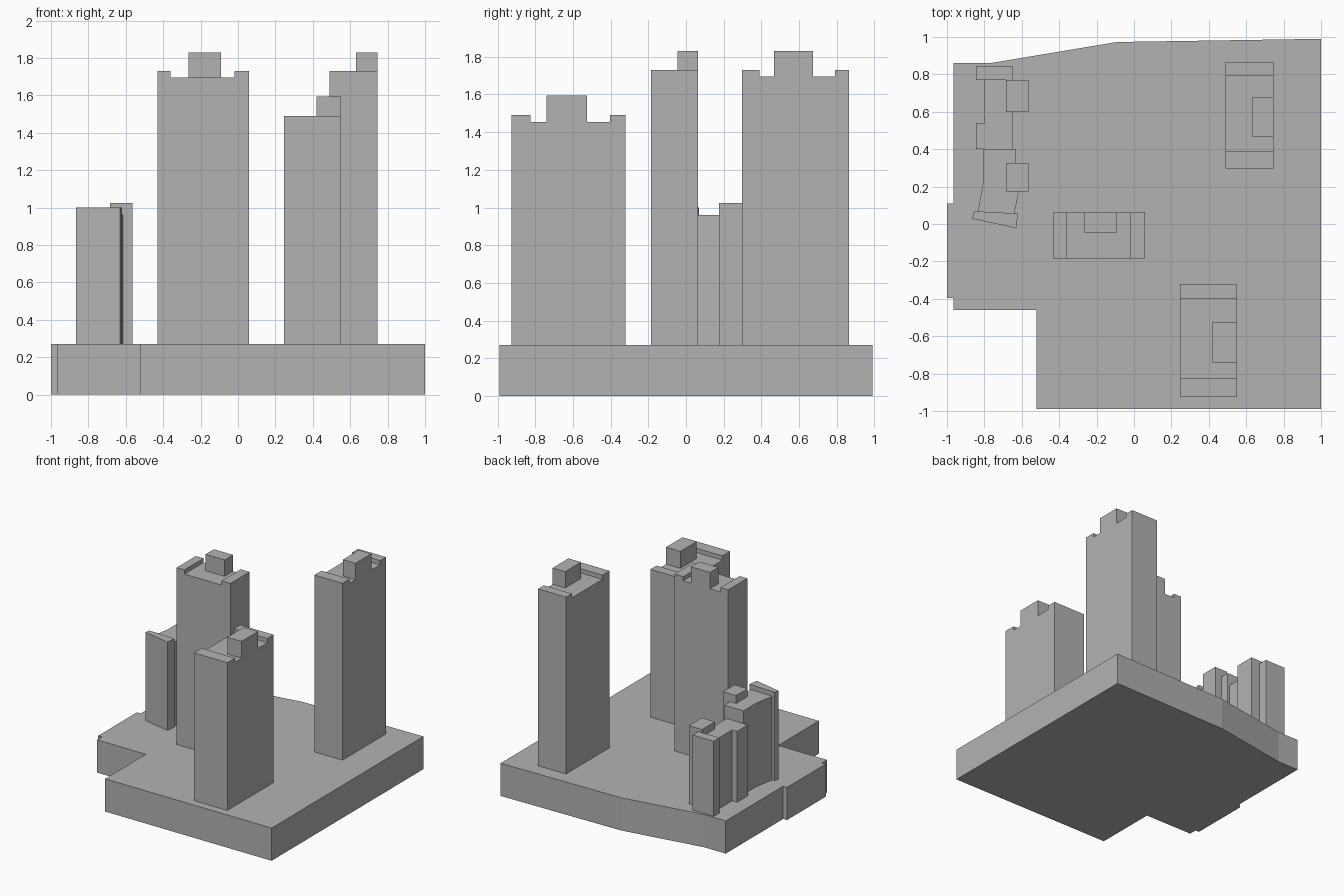
import bpy
import bmesh
from mathutils import Vector

cube = bpy.data.objects.get("Cube")
if cube:
    bpy.data.objects.remove(cube, do_unlink=True)

GREY = (0.45, 0.45, 0.45, 1.0)
concrete = bpy.data.materials.new("concrete_grey")
concrete.use_nodes = True
concrete.diffuse_color = GREY
concrete.node_tree.nodes["Principled BSDF"].inputs["Base Color"].default_value = GREY

GROUND = 0.27


def prism(name, points, start, end, axis="z"):
    """Extrude a flat outline along one axis."""
    place = {
        "x": lambda a, b: Vector((start, a, b)),
        "y": lambda a, b: Vector((a, start, b)),
        "z": lambda a, b: Vector((a, b, start)),
    }[axis]
    offset = Vector([end - start if axis == k else 0 for k in "xyz"])
    bm = bmesh.new()
    face = bm.faces.new([bm.verts.new(place(a, b)) for a, b in points])
    grown = bmesh.ops.extrude_face_region(bm, geom=[face], use_keep_orig=True)
    moved = [v for v in grown["geom"] if isinstance(v, bmesh.types.BMVert)]
    bmesh.ops.translate(bm, verts=moved, vec=offset)
    bmesh.ops.recalc_face_normals(bm, faces=bm.faces)
    mesh = bpy.data.meshes.new(name)
    bm.to_mesh(mesh)
    bm.free()
    mesh.materials.append(concrete)
    obj = bpy.data.objects.new(name, mesh)
    bpy.context.collection.objects.link(obj)
    return obj


def box(name, x0, x1, y0, y1, z0, z1):
    return prism(name, [(x0, y0), (x1, y0), (x1, y1), (x0, y1)], z0, z1)


def tower(name, axis, depth, span, inner, roof, top):
    """Tower whose two end walls rise above the roof."""
    (a, d), (b, c) = span, inner
    outline = [(a, GROUND), (d, GROUND), (d, top), (c, top),
               (c, roof), (b, roof), (b, top), (a, top)]
    prism(name, outline, *depth, axis)


# Ground slab
prism("ground_slab", [
    (-0.965, 0.86), (-0.77, 0.86), (-0.09, 0.973), (1, 0.99), (1, -0.99),
    (-0.52, -0.99), (-0.52, -0.46), (-0.965, -0.46), (-0.965, -0.395),
    (-1, -0.395), (-1, 0.11), (-0.965, 0.11)], 0, GROUND)

# Three tall towers with rooftop plant rooms
tower("centre_tower", "y", (-0.185, 0.065), (-0.43, 0.06), (-0.36, -0.02), 1.695, 1.73)
box("centre_roof_room", -0.265, -0.09, -0.045, 0.065, 1.695, 1.83)
tower("back_tower", "x", (0.49, 0.745), (0.298, 0.865), (0.39, 0.79), 1.695, 1.73)
box("back_roof_room", 0.63, 0.745, 0.468, 0.675, 1.695, 1.83)
tower("front_tower", "x", (0.245, 0.55), (-0.925, -0.322), (-0.825, -0.402), 1.455, 1.49)
box("front_roof_room", 0.42, 0.55, -0.74, -0.525, 1.455, 1.595)

# Low block, lower rear half
prism("low_block_rear", [
    (-0.80, 0.77), (-0.80, 0.54), (-0.845, 0.54), (-0.845, 0.40),
    (-0.65, 0.40), (-0.65, 0.77)], GROUND, 0.855)
box("rear_end_wall", -0.845, -0.65, 0.77, 0.845, GROUND, 0.89)
box("rear_stair_shaft", -0.685, -0.565, 0.60, 0.77, GROUND, 0.915)

# Low block, taller bent front half
prism("low_block_front", [
    (-0.805, 0.40), (-0.805, 0.23), (-0.835, 0.063), (-0.64, 0.055),
    (-0.612, 0.19), (-0.63, 0.25), (-0.63, 0.40)], GROUND, 0.96)
prism("front_end_wall", [
    (-0.855, 0.068), (-0.865, 0.028), (-0.63, -0.022), (-0.62, 0.056)], GROUND, 1.0)
box("front_stair_shaft", -0.685, -0.565, 0.175, 0.325, GROUND, 1.025)
